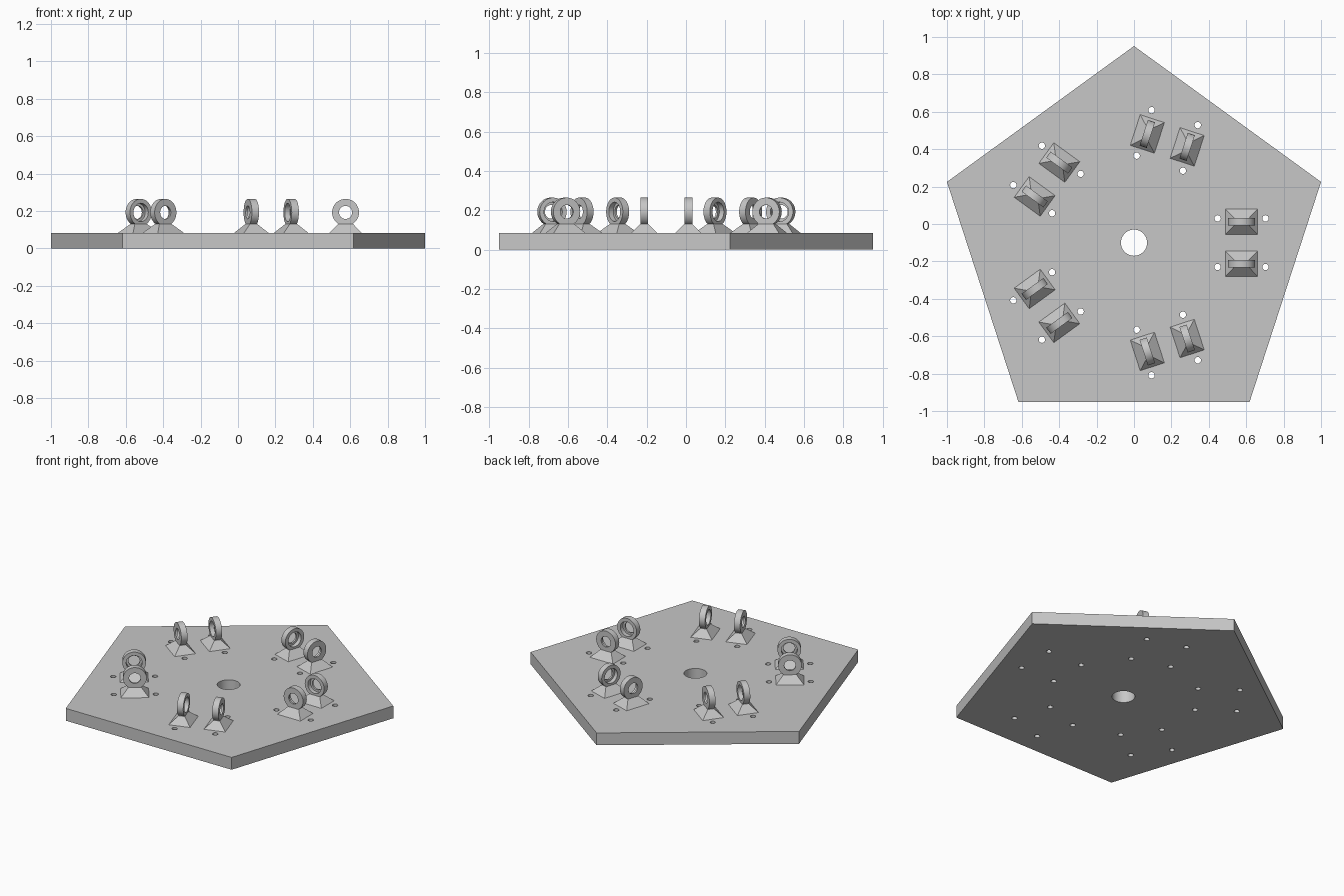
import bpy, bmesh, math
from mathutils import Matrix, Vector

if "Cube" in bpy.data.objects:
    bpy.data.objects.remove(bpy.data.objects["Cube"], do_unlink=True)

grey = bpy.data.materials.new("plain_grey")
grey.use_nodes = True
COLOUR = (0.57, 0.57, 0.57, 1)
grey.diffuse_color = COLOUR
grey.node_tree.nodes["Principled BSDF"].inputs["Base Color"].default_value = COLOUR

CENTRE = Vector((0, -0.1, 0))
THICK = 0.083      # plate thickness
RADIUS = 1.0515    # pentagon corner radius
REACH = 0.575      # distance from centre to the lug pairs
GAP = 0.112        # half spacing inside a pair


def finish(bm, name, smooth=True):
    bmesh.ops.recalc_face_normals(bm, faces=bm.faces)
    mesh = bpy.data.meshes.new(name)
    bm.to_mesh(mesh)
    bm.free()
    ob = bpy.data.objects.new(name, mesh)
    bpy.context.collection.objects.link(ob)
    mesh.materials.append(grey)
    bpy.ops.object.select_all(action='DESELECT')
    ob.select_set(True)
    bpy.context.view_layer.objects.active = ob
    if smooth:
        bpy.ops.object.shade_smooth_by_angle(angle=math.radians(30))
    return ob


def cylinder(bm, radius, depth, sides, matrix):
    bmesh.ops.create_cone(bm, cap_ends=True, segments=sides, radius1=radius,
                          radius2=radius, depth=depth, matrix=matrix)


# Placement of every lug: five mirrored pairs around the centre
places = []
for i in range(5):
    turn = Matrix.Translation(CENTRE) @ Matrix.Rotation(math.tau * i / 5, 4, 'Z')
    for side in (1, -1):
        places.append((i, side, turn @ Matrix.Scale(side, 4, (0, 1, 0))))

# Cutter: centre bore and two screw holes beside each lug
bm = bmesh.new()
cylinder(bm, 0.07, 0.4, 48, Matrix.Translation(CENTRE))
for i, side, m in places:
    for x in (REACH - 0.128, REACH + 0.128):
        hole = m @ Vector((x, 0.13, 0))
        cylinder(bm, 0.017, 0.4, 20, Matrix.Translation(hole))
cutter = finish(bm, "hole_cutter", False)
cutter.hide_render = True

# Pentagonal base plate with a corner pointing to the back
bm = bmesh.new()
corners = [bm.verts.new(CENTRE + Vector((RADIUS * math.cos(a), RADIUS * math.sin(a), 0)))
           for a in (math.pi / 2 + math.tau * k / 5 for k in range(5))]
face = bm.faces.new(corners)
top = bmesh.ops.extrude_face_region(bm, geom=[face])["geom"]
bmesh.ops.translate(bm, vec=(0, 0, THICK),
                    verts=[v for v in top if isinstance(v, bmesh.types.BMVert)])
plate = finish(bm, "base_plate", False)
cut = plate.modifiers.new("holes", 'BOOLEAN')
cut.operation = 'DIFFERENCE'
cut.solver = 'EXACT'
cut.object = cutter
bpy.ops.object.modifier_apply(modifier=cut.name)
bpy.data.objects.remove(cutter, do_unlink=True)
bpy.ops.object.shade_smooth_by_angle(angle=math.radians(30))


def make_foot(m, name):
    # Tapered rectangular foot
    bm = bmesh.new()
    bmesh.ops.create_cube(bm, size=2)
    for v in bm.verts:
        high = v.co.z > 0
        v.co = Vector((REACH + v.co.x * (0.04 if high else 0.086),
                       GAP + v.co.y * (0.02 if high else 0.068),
                       0.13 if high else THICK))
    bm.transform(m)
    finish(bm, name, False)


def make_ring(m, name):
    # Bearing ring, counterbored on the side that faces its partner
    profile = [(0.072, -0.02), (0.072, 0.02), (0.035, 0.02),
               (0.035, 0.008), (0.049, 0.008), (0.049, -0.02)]
    bm = bmesh.new()
    verts = [bm.verts.new((r, y, 0)) for r, y in profile]
    edges = [bm.edges.new((verts[k - 1], verts[k])) for k in range(len(verts))]
    bmesh.ops.spin(bm, geom=verts + edges, cent=(0, 0, 0), axis=(0, 1, 0),
                   angle=math.tau, steps=48, use_merge=True)
    bmesh.ops.remove_doubles(bm, verts=bm.verts, dist=0.0001)
    bm.transform(m @ Matrix.Translation((REACH, GAP, 0.192)))
    finish(bm, name)


for i, side, m in places:
    tag = f"{i + 1}_{'a' if side > 0 else 'b'}"
    make_foot(m, "lug_foot_" + tag)
    make_ring(m, "lug_ring_" + tag)
